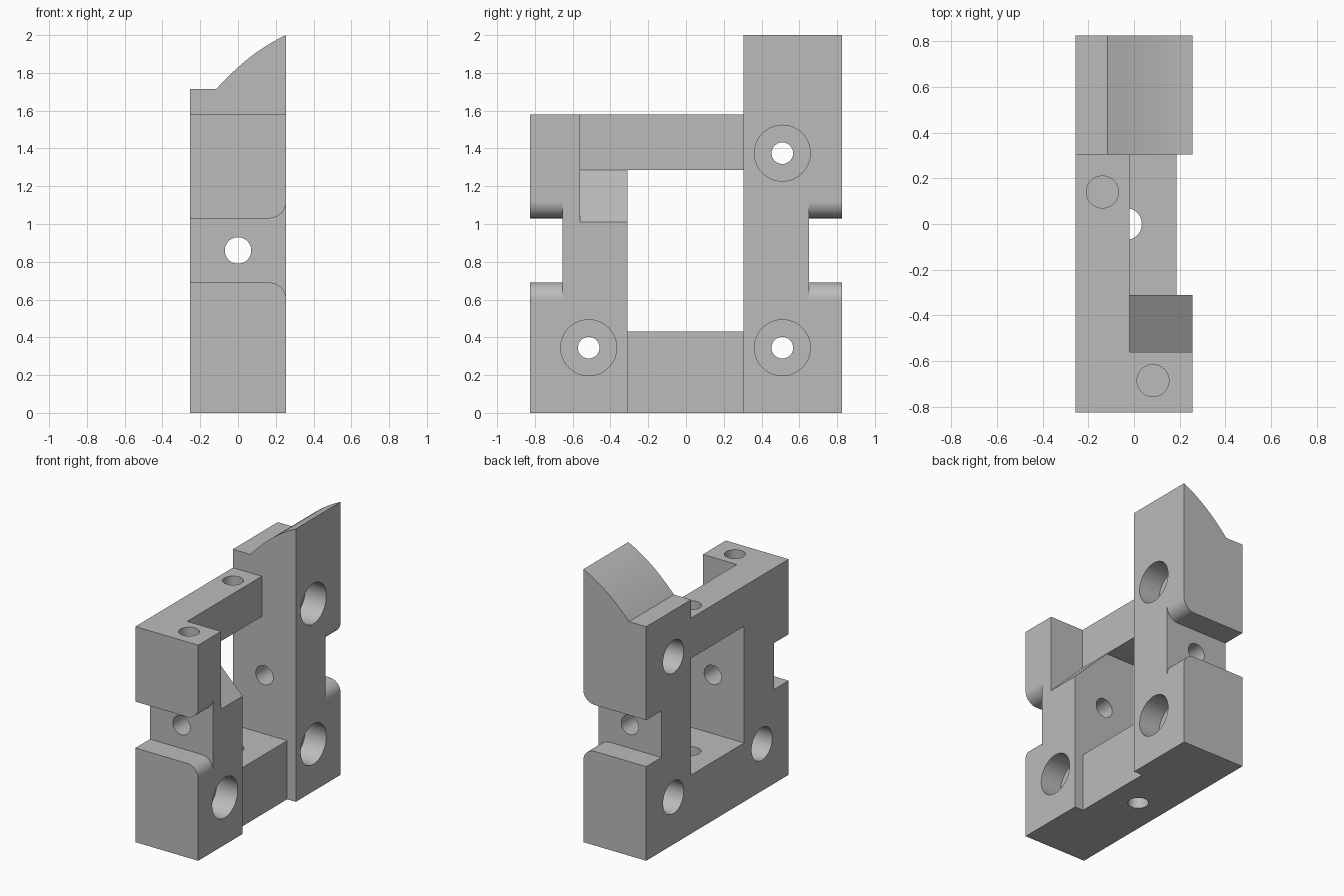
import bpy, bmesh, math
from mathutils import Vector

cube = bpy.data.objects.get("Cube")
if cube:
    bpy.data.objects.remove(cube, do_unlink=True)

W, L = 0.255, 0.825        # half width (x), half length (y)
FAR = 1.5                  # reach of open-ended cuts
WIN0, WIN1 = -0.31, 0.305  # inner faces of the two columns
RAIL = 1.285               # underside of the upper rail

grey = bpy.data.materials.new("plain grey")
grey.use_nodes = True
colour = (0.5, 0.5, 0.5, 1)
grey.diffuse_color = colour
bsdf = next(n for n in grey.node_tree.nodes if n.type == 'BSDF_PRINCIPLED')
bsdf.inputs["Base Color"].default_value = colour


def prism(name, profile, y0, y1):
    """Solid with an x-z outline, running along y."""
    bm = bmesh.new()
    face = bm.faces.new([bm.verts.new((x, y0, z)) for x, z in profile])
    new = bmesh.ops.extrude_face_region(bm, geom=[face])["geom"]
    bmesh.ops.translate(bm, vec=(0, y1 - y0, 0),
                        verts=[v for v in new if isinstance(v, bmesh.types.BMVert)])
    bmesh.ops.recalc_face_normals(bm, faces=bm.faces)
    mesh = bpy.data.meshes.new(name)
    bm.to_mesh(mesh)
    bm.free()
    ob = bpy.data.objects.new(name, mesh)
    bpy.context.collection.objects.link(ob)
    mesh.materials.append(grey)
    return ob


def rect(x0, x1, z0, z1):
    return [(x0, z0), (x1, z0), (x1, z1), (x0, z1)]


def rod(name, start, end, radius):
    a, b = Vector(start), Vector(end)
    bpy.ops.mesh.primitive_cylinder_add(
        vertices=64, radius=radius, depth=(b - a).length, location=(a + b) / 2,
        rotation=(b - a).to_track_quat('Z', 'Y').to_euler())
    ob = bpy.context.object
    ob.name = name
    ob.data.materials.append(grey)
    return ob


def cut(tool):
    mod = body.modifiers.new("cut", 'BOOLEAN')
    mod.operation, mod.solver, mod.object = 'DIFFERENCE', 'EXACT', tool
    bpy.context.view_layer.objects.active = body
    bpy.ops.object.modifier_apply(modifier=mod.name)
    bpy.data.objects.remove(tool, do_unlink=True)


# Full block with the curved crest along its top
x0, z0, z1 = -0.115, 1.715, 2.0
crest = []
for i in range(25):
    t = i / 24
    crest.append((x0 + (W - x0) * t, z0 + (z1 - z0) * t + 0.12 * t * (1 - t)))
body = prism("bracket_frame", [(-W, z0), (-W, 0), (W, 0)] + crest[::-1], -L, L)

# Lower top over the front part, leaving the tall rear column
cut(prism("top_step", rect(-FAR, FAR, 1.58, 3), -FAR, WIN1))
# Side pocket beside the upper rail, with a 45 degree floor
drop = 0.5
cut(prism("rail_pocket", [(-0.02, RAIL), (-0.02 + drop, RAIL - drop),
                          (-0.02 + drop, 3), (-0.02, 3)], -0.56, WIN1))
# Central window and shallow recess on the lower rail
cut(prism("window", rect(-FAR, FAR, 0.43, RAIL), WIN0, WIN1))
cut(prism("lower_recess", rect(0.185, FAR, -1, 0.5), WIN0, WIN1))

# End notches, rounded outward at the left side
n0, n1, r = 0.69, 1.03, 0.09
arc = [(W - r + r * math.sin(a), r - r * math.cos(a))
       for a in (math.pi / 2 * i / 12 for i in range(13))]
notch = ([(-FAR, n0)] + [(x, n0 - d) for x, d in arc] + [(FAR, n0 - r), (FAR, n1 + r)]
         + [(x, n1 + d) for x, d in reversed(arc)] + [(-FAR, n1)])
cut(prism("front_notch", notch, -FAR, -0.655))
cut(prism("rear_notch", notch, 0.65, FAR))

# Cross bolt holes, counterbored from both sides
for y, z in ((0.51, 1.375), (0.51, 0.345), (-0.515, 0.345)):
    cut(rod("bolt_hole", (-FAR, y, z), (FAR, y, z), 0.057))
    cut(rod("left_counterbore", (W - 0.17, y, z), (FAR, y, z), 0.148))
    cut(rod("right_counterbore", (-FAR, y, z), (-W + 0.17, y, z), 0.12))

# Lengthwise hole and the vertical holes
cut(rod("long_hole", (0, -FAR, 0.86), (0, FAR, 0.86), 0.07))
for x, y, low, high in ((-0.138, 0.14, 1.1, 2), (0.083, -0.685, 1.25, 2),
                        (-0.036, 0, -1, 0.6)):
    cut(rod("vertical_hole", (x, y, low), (x, y, high), 0.07))

# Smooth curved surfaces, keep flats crisp
bpy.ops.object.select_all(action='DESELECT')
body.select_set(True)
bpy.context.view_layer.objects.active = body
bpy.ops.object.shade_smooth_by_angle(angle=math.radians(30))
weighted = body.modifiers.new("weighted_normals", 'WEIGHTED_NORMAL')
weighted.keep_sharp = True
